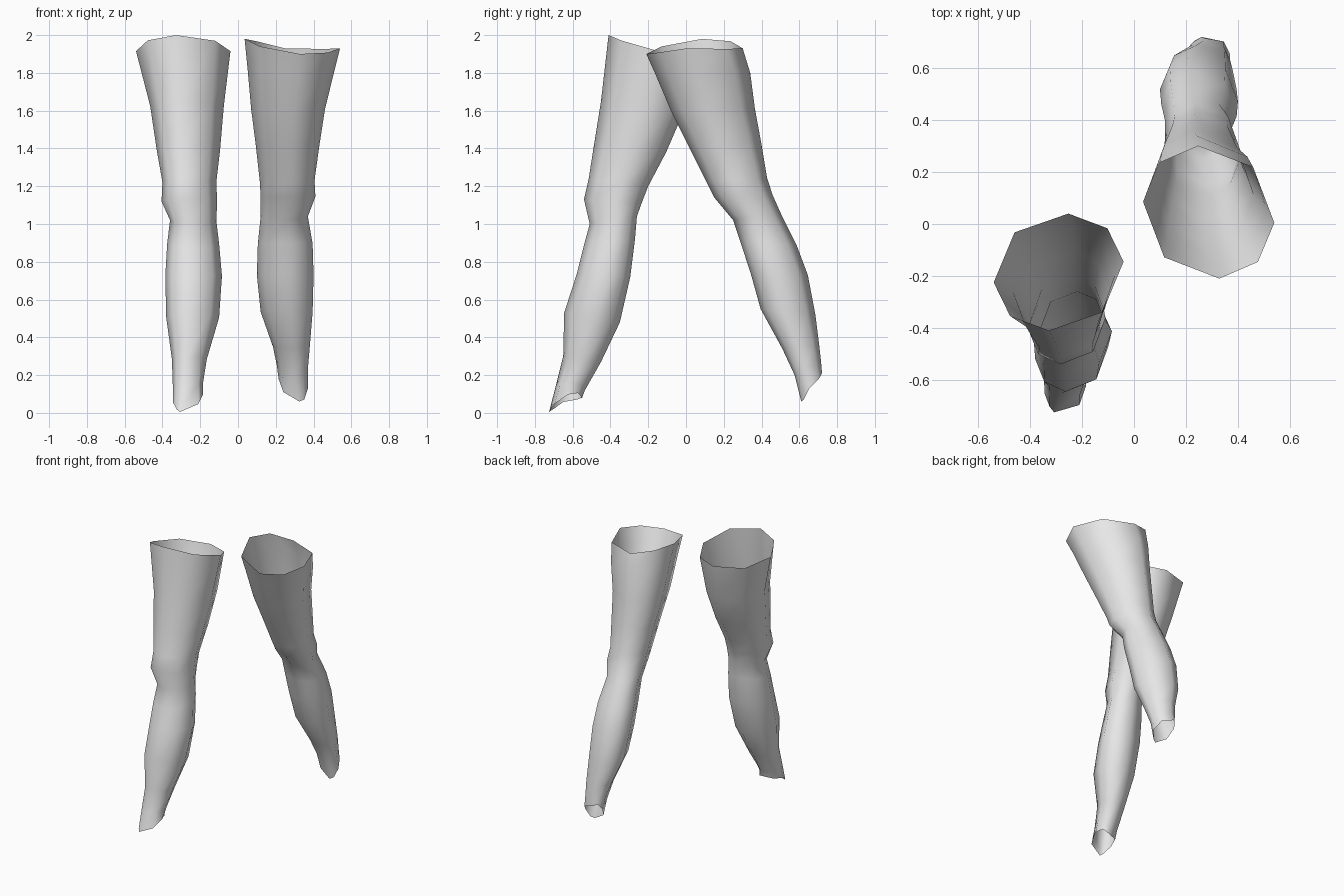
import bpy
import bmesh
import math
from mathutils import Vector

default_cube = bpy.data.objects.get("Cube")
if default_cube:
    bpy.data.objects.remove(default_cube, do_unlink=True)

SIDES = 8
SKEW = 0.16                    # outward turn of the front, back and side corners
FULLNESS = (1, 1.06, 1, 0.96)  # corner reach, repeated on opposite sides


def make_material(name, colour):
    material = bpy.data.materials.new(name)
    material.use_nodes = True
    material.diffuse_color = colour
    material.node_tree.nodes["Principled BSDF"].inputs["Base Color"].default_value = colour
    return material


def section_points(side, front_y, front_z, back_y, back_z, inner, outer,
                   lift=0, roll=0, turn=SKEW):
    """Closed section; lift raises both sides, roll raises the inner one."""
    front = Vector((0, front_y, front_z))
    back = Vector((0, back_y, back_z))
    centre = (front + back) / 2
    centre.x = (inner + outer) / 2
    half_width = (outer - inner) / 2
    forward = (front - back) / 2
    points = []
    for i in range(SIDES):
        angle = math.tau * i / SIDES
        across = math.cos(angle) * FULLNESS[i % 4]
        along = math.sin(angle) * FULLNESS[i % 4]
        point = centre + along * forward
        point.x += across * half_width
        if i % 2 == 0:
            point.x += along * turn * forward.length
            point.y -= across * SKEW * half_width
        point.z += lift * across ** 2 - roll * across
        point.x *= side
        points.append(point)
    return points


def make_leg(name, sections, side, material):
    """Open tube lofted through the sections from thigh to ankle."""
    bm = bmesh.new()
    rings = [[bm.verts.new(p) for p in section_points(side, *s)] for s in sections]
    for upper, lower in zip(rings, rings[1:]):
        for i in range(SIDES):
            j = (i + 1) % SIDES
            corners = [upper[i], lower[i], lower[j], upper[j]]
            if side < 0:
                corners.reverse()
            bm.faces.new(corners).smooth = True
    bmesh.ops.recalc_face_normals(bm, faces=bm.faces)
    mesh = bpy.data.meshes.new(name)
    bm.to_mesh(mesh)
    bm.free()
    mesh.materials.append(material)
    leg = bpy.data.objects.new(name, mesh)
    bpy.context.collection.objects.link(leg)
    return leg


# Sections: front y, front z, back y, back z, inner x, outer x, then options
right_sections = [
    (-.41, 2.0, .04, 1.87, .04, .54, -.02),    # thigh opening
    (-.45, 1.65, -.01, 1.6, .075, .465),
    (-.49, 1.4, -.105, 1.38, .095, .43),
    (-.515, 1.24, -.2, 1.2, .115, .4),
    (-.54, 1.13, -.235, 1.11, .11, .405),      # kneecap
    (-.51, 1.0, -.26, 1.04, .115, .36),        # below the knee
    (-.545, .87, -.27, .92, .1, .375),
    (-.58, .73, -.295, .72, .085, .385),       # calf
    (-.645, .53, -.35, .48, .1, .38),
    (-.65, .3, -.45, .27, .165, .35),
    (-.69, .14, -.535, .12, .185, .345, .02, .01, .3),
    (-.725, .005, -.55, .08, .185, .345, .035, .02, .45),  # ankle opening
]

left_sections = [
    (-.21, 1.9, .3, 1.93, .035, .54, .04, .025),  # thigh opening
    (-.165, 1.8, .34, 1.8, .05, .51, .02, .01),
    (-.08, 1.6, .365, 1.61, .07, .46),
    (.02, 1.4, .4, 1.42, .095, .43),
    (.11, 1.22, .43, 1.24, .115, .405),
    (.15, 1.14, .46, 1.15, .12, .41),          # kneecap
    (.25, 1.02, .5, 1.06, .12, .37),           # below the knee
    (.29, .9, .585, .89, .105, .395),
    (.345, .73, .645, .73, .1, .4),            # calf
    (.395, .55, .685, .52, .12, .395),
    (.51, .34, .705, .36, .185, .38),
    (.575, .2, .715, .27, .205, .37, .01, .01, .2),
    (.61, .06, .72, .21, .215, .37, .02, .025, .35),  # ankle opening
]

grey = make_material("light grey", (0.8, 0.8, 0.8, 1))
make_leg("right_leg", right_sections, -1, grey)
make_leg("left_leg", left_sections, 1, grey)
